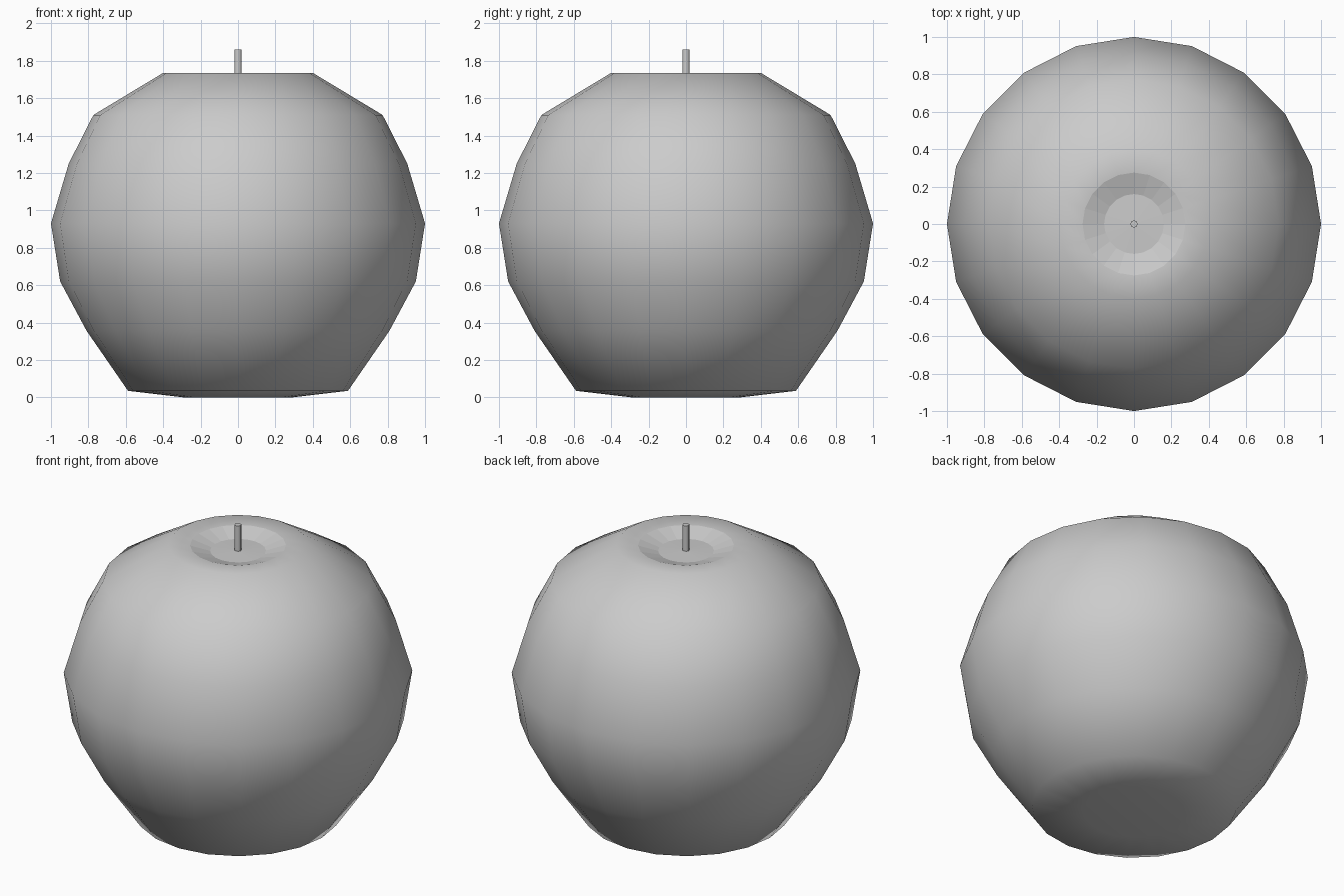
import bpy, bmesh
from math import cos, sin, tau

if "Cube" in bpy.data.objects:
    bpy.data.objects.remove(bpy.data.objects["Cube"])

SIDES = 20


def lathe(name, profile, sides, flat_rows=()):
    """Revolve (radius, z) points about z, closing both ends with a fan."""
    bm = bmesh.new()
    rings = []
    for r, z in profile:
        if r == 0:
            rings.append([bm.verts.new((0, 0, z))] * sides)
        else:
            rings.append([bm.verts.new((r * cos(tau * i / sides), r * sin(tau * i / sides), z))
                          for i in range(sides)])
    for row, (lo, hi) in enumerate(zip(rings, rings[1:])):
        for i in range(sides):
            j = (i + 1) % sides
            corners = list(dict.fromkeys((lo[i], lo[j], hi[j], hi[i])))
            bm.faces.new(corners).smooth = row not in flat_rows
    mesh = bpy.data.meshes.new(name)
    bm.to_mesh(mesh)
    bm.free()
    obj = bpy.data.objects.new(name, mesh)
    bpy.context.collection.objects.link(obj)
    return obj


# Fruit body with a shallow faceted dimple on top
body = [(0, 0), (0.29, 0), (0.588, 0.035), (0.809, 0.355), (0.951, 0.62),
        (1.0, 0.93), (0.905, 1.25), (0.773, 1.51), (0.40, 1.735),
        (0.275, 1.73), (0.16, 1.695), (0, 1.70)]
lathe("fruit_body", body, SIDES, flat_rows=(9, 10))

# Stem
stem = [(0, 1.70), (0.02, 1.70), (0.02, 1.86), (0, 1.86)]
lathe("stem", stem, 8, flat_rows=(0, 2))
